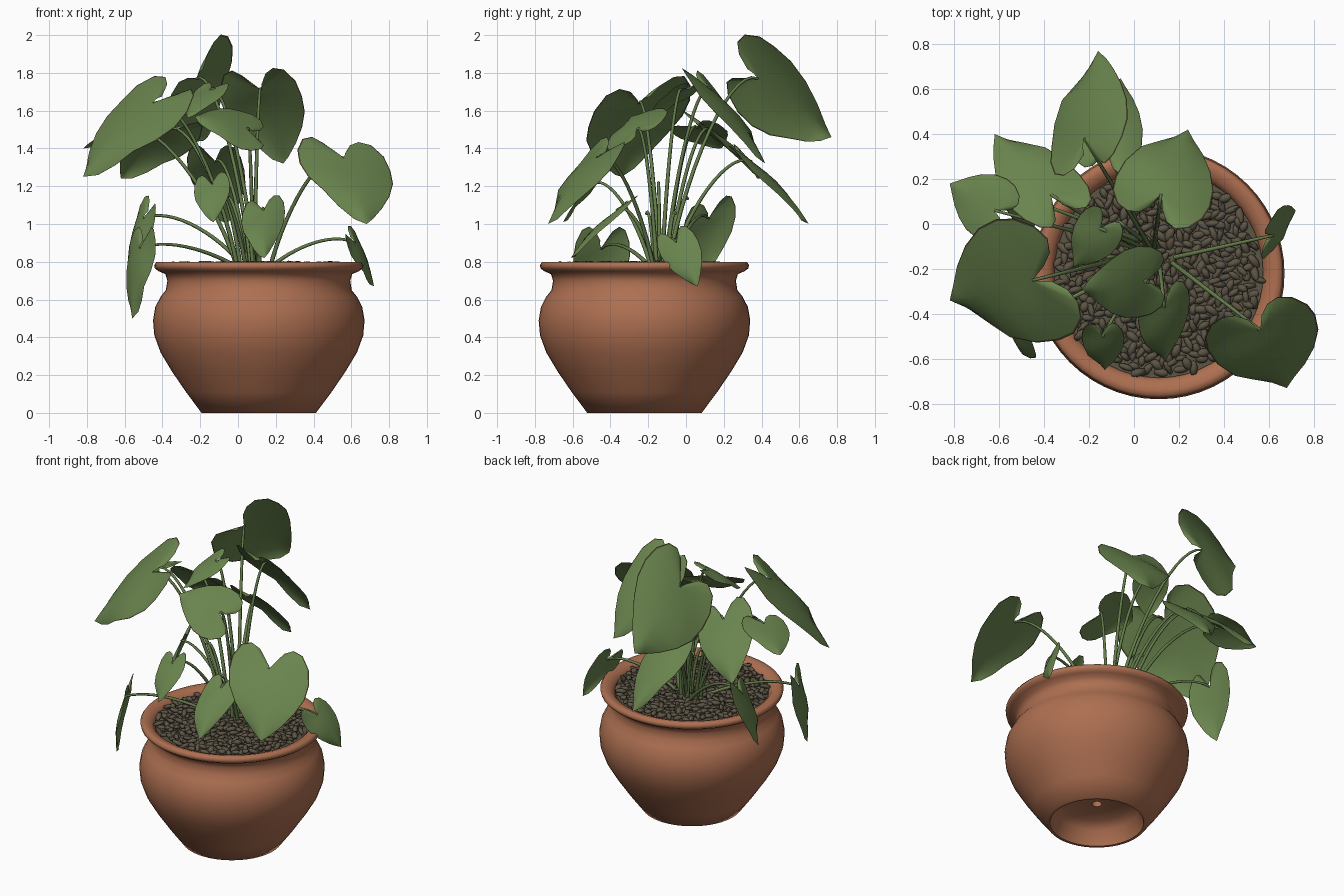
import bpy, bmesh, math, random
from mathutils import Vector, Matrix

if "Cube" in bpy.data.objects:
    bpy.data.objects.remove(bpy.data.objects["Cube"])

random.seed(4)
POT = Vector((0.11, -0.22, 0))          # pot axis


def material(name, rgb):
    m = bpy.data.materials.new(name)
    m.diffuse_color = (*rgb, 1)
    m.use_nodes = True
    m.node_tree.nodes["Principled BSDF"].inputs["Base Color"].default_value = m.diffuse_color
    return m


TERRACOTTA = material("terracotta", (0.42, 0.16, 0.082))
LEAF = material("leaf_green", (0.143, 0.232, 0.076))
RIM = material("leaf_edge_brown", (0.075, 0.065, 0.03))
STEM = material("stem_green", (0.13, 0.205, 0.07))
GRAVEL = material("dark_gravel", (0.108, 0.09, 0.06))


def finish(bm, name, mats, angle=None):
    me = bpy.data.meshes.new(name)
    bmesh.ops.recalc_face_normals(bm, faces=bm.faces)
    bm.to_mesh(me)
    bm.free()
    for m in mats:
        me.materials.append(m)
    ob = bpy.data.objects.new(name, me)
    bpy.context.collection.objects.link(ob)
    if angle:
        bpy.ops.object.select_all(action='DESELECT')
        ob.select_set(True)
        bpy.context.view_layer.objects.active = ob
        bpy.ops.object.shade_smooth_by_angle(angle=math.radians(angle))
    return ob


def bridge(bm, a, b):
    n = len(a)
    for i in range(n):
        bm.faces.new((a[i], a[(i + 1) % n], b[(i + 1) % n], b[i]))


# Pot: turned profile, with recessed foot and drain hole
def lathe(name, profile, mat, sides=56):
    bm = bmesh.new()
    rings = []
    for r, z in profile:
        rings.append([bm.verts.new(POT + Vector((r * math.cos(2 * math.pi * i / sides),
                                                 r * math.sin(2 * math.pi * i / sides), z)))
                      for i in range(sides)])
    for a, b in zip(rings, rings[1:]):
        bridge(bm, a, b)
    return finish(bm, name, [mat], 55)


lathe("pot", [(0.03, 0.18), (0.03, 0.13), (0.2, 0.13), (0.25, 0.09), (0.285, 0.0),
              (0.303, 0.0), (0.385, 0.11), (0.46, 0.22), (0.52, 0.32), (0.553, 0.41),
              (0.56, 0.49), (0.548, 0.56), (0.52, 0.615), (0.492, 0.65), (0.484, 0.7),
              (0.495, 0.735), (0.53, 0.75), (0.55, 0.765), (0.554, 0.782),
              (0.543, 0.798), (0.52, 0.8), (0.485, 0.788), (0.465, 0.76), (0.455, 0.7)],
      TERRACOTTA)

# Soil bed under the pebbles
bm = bmesh.new()
bmesh.ops.create_circle(bm, cap_ends=True, segments=48, radius=0.465,
                        matrix=Matrix.Translation(POT + Vector((0, 0, 0.768))))
finish(bm, "soil_bed", [GRAVEL])

# Pebbles: flattened, randomly turned stones in a sunflower spread
bm = bmesh.new()
COUNT = 430
for i in range(COUNT):
    r = 0.45 * math.sqrt((i + 0.5) / COUNT)
    a = i * 2.39996
    pos = POT + Vector((r * math.cos(a) + random.uniform(-.008, .008),
                        r * math.sin(a) + random.uniform(-.008, .008),
                        0.778 + random.uniform(-0.008, 0.01)))
    rot = Matrix.Rotation(random.uniform(0, 6.28), 4, 'Z') @ Matrix.Rotation(random.uniform(-.4, .4), 4, 'Y')
    size = Matrix.Diagonal((random.uniform(.028, .044), random.uniform(.015, .023),
                            random.uniform(.012, .019), 1))
    bmesh.ops.create_icosphere(bm, subdivisions=1, radius=1,
                               matrix=Matrix.Translation(pos) @ rot @ size)
finish(bm, "pebbles", [GRAVEL], 50)

# Half outline of a heart leaf: along the midrib, across, matching midrib point
HEART = [(-0.12, 0.12, 0.0), (-0.26, 0.3, 0.01), (-0.32, 0.52, 0.03), (-0.27, 0.76, 0.06),
         (-0.1, 0.95, 0.12), (0.1, 1.0, 0.22), (0.32, 0.94, 0.38), (0.54, 0.74, 0.56),
         (0.74, 0.47, 0.75), (0.9, 0.2, 0.9)]
STEPS = (0, 0.25, 0.5, 0.75, 0.97, 1)    # last strip is the brown edge


# Heart leaf from notch, tip and half-width vector, bulged and with drooping rims
def leaf(name, notch, tip, side):
    S, T, W = Vector(notch), Vector(tip), Vector(side)
    axis = T - S
    n = axis.cross(W).normalized()
    if n.z < 0:
        n = -n
    size = axis.length

    def point(u, v, t):
        bulge = 0.2 * max(u, 0) * (1 - u) - 0.05 * t * t
        wave = 0.02 * math.sin(7 * u + 3 * v) * t
        return S + axis * u + W * v + n * size * (bulge + wave)

    bm = bmesh.new()
    start, end = bm.verts.new(point(0, 0, 0)), bm.verts.new(point(1, 0, 0))
    mids = [bm.verts.new(point(m, 0, 0)) for _, _, m in HEART]
    last = len(STEPS) - 1
    for s in (-1, 1):
        grid = []
        for (u, v, m), mid in zip(HEART, mids):
            grid.append([mid] + [bm.verts.new(point(m + (u - m) * t, s * v * t, t))
                                 for t in STEPS[1:]])
        for a, b in zip(grid, grid[1:]):
            for k in range(last):
                f = bm.faces.new((a[k], a[k + 1], b[k + 1], b[k]))
                f.material_index = int(k == last - 1)
        for k in range(last):
            f = bm.faces.new((grid[-1][k], grid[-1][k + 1], end))
            f.material_index = int(k == last - 1)
        bm.faces.new((start, grid[0][1], grid[0][0]))
    bmesh.ops.remove_doubles(bm, verts=bm.verts, dist=0.0002)
    finish(bm, name, [LEAF, RIM], 60)


# Stem: tapering tube that rises steeply from the crown, then arches to the leaf
def stem(name, start, end):
    A, D = Vector(start), Vector(end)
    d = D - A
    B = A + Vector((d.x * 0.2, d.y * 0.2, d.z * 0.5 + 0.02))
    C = A + Vector((d.x * 0.7, d.y * 0.7, d.z * 1.0 + 0.07))
    bm = bmesh.new()
    prev = None
    for i in range(15):
        t = i / 14
        s = 1 - t
        p = A * s**3 + B * 3 * s * s * t + C * 3 * s * t * t + D * t**3
        q = ((B - A) * s * s + (C - B) * 2 * s * t + (D - C) * t * t).normalized()
        x = q.orthogonal().normalized() if prev is None else (x - q * x.dot(q)).normalized()
        y = q.cross(x)
        r = 0.012 - 0.005 * t
        ring = [bm.verts.new(p + (x * math.cos(k * math.pi / 3) + y * math.sin(k * math.pi / 3)) * r)
                for k in range(6)]
        if prev:
            bridge(bm, prev, ring)
        prev = ring
    finish(bm, name, [STEM], 70)


# name: notch, tip, half-width vector
LEAVES = {
    "top_back": ((-.22, .38, 1.77), (-.16, .77, 1.46), (.17, .06, .21)),
    "back_right": ((.12, .13, 1.71), (.24, .42, 1.32), (.21, -.07, .02)),
    "back_left": ((-.37, .13, 1.5), (-.62, .4, 1.24), (-.15, -.08, .06)),
    "back_low": ((-.12, .35, 1.33), (-.06, .65, 1.0), (.15, -.02, 0)),
    "left_large": ((-.45, -.25, 1.64), (-.82, -.34, 1.25), (-.14, .27, .07)),
    "left_outer": ((-.62, .06, 1.51), (-.82, .18, 1.4), (-.07, -.13, -.02)),
    "centre": ((.05, -.26, 1.5), (-.23, -.29, 1.57), (0, .16, .1)),
    "upper_centre": ((-.15, -.02, 1.71), (-.27, -.19, 1.56), (.085, -.07, 0)),
    "front_low": ((.135, -.37, 1.07), (.14, -.61, .82), (.115, .05, .03)),
    "front_left": ((-.14, -.5, 1.21), (-.13, -.65, 1.01), (.095, 0, .02)),
    "right_large": ((.56, -.47, 1.35), (.68, -.73, 1.0), (.24, .08, -.02)),
    "left_hanging": ((-.52, -.45, .87), (-.56, -.48, .5), (-.07, .15, 0)),
    "left_low": ((-.5, .12, 1.03), (-.59, .08, .7), (-.04, .14, .04)),
    "right_low": ((.62, -.05, .9), (.72, .06, .67), (.02, .1, .04)),
}
for name, (notch, tip, side) in LEAVES.items():
    leaf("leaf_" + name, notch, tip, side)
    # stems crowd together at the crown, leaning toward their own leaf
    crown = (0.09 + 0.14 * notch[0] + random.uniform(-.04, .04),
             -0.12 + 0.12 * notch[1] + random.uniform(-.03, .03), 0.76)
    stem("stem_" + name, crown, notch)

# Thin young shoots between the main stems
for i in range(4):
    a = i * 1.57 + 0.4
    stem("shoot_%d" % i, (0.06 + .05 * math.cos(a), -.12 + .05 * math.sin(a), .76),
         (-.02 + .12 * math.cos(a), -.1 + .12 * math.sin(a), 1.05 + .08 * (i % 3)))
